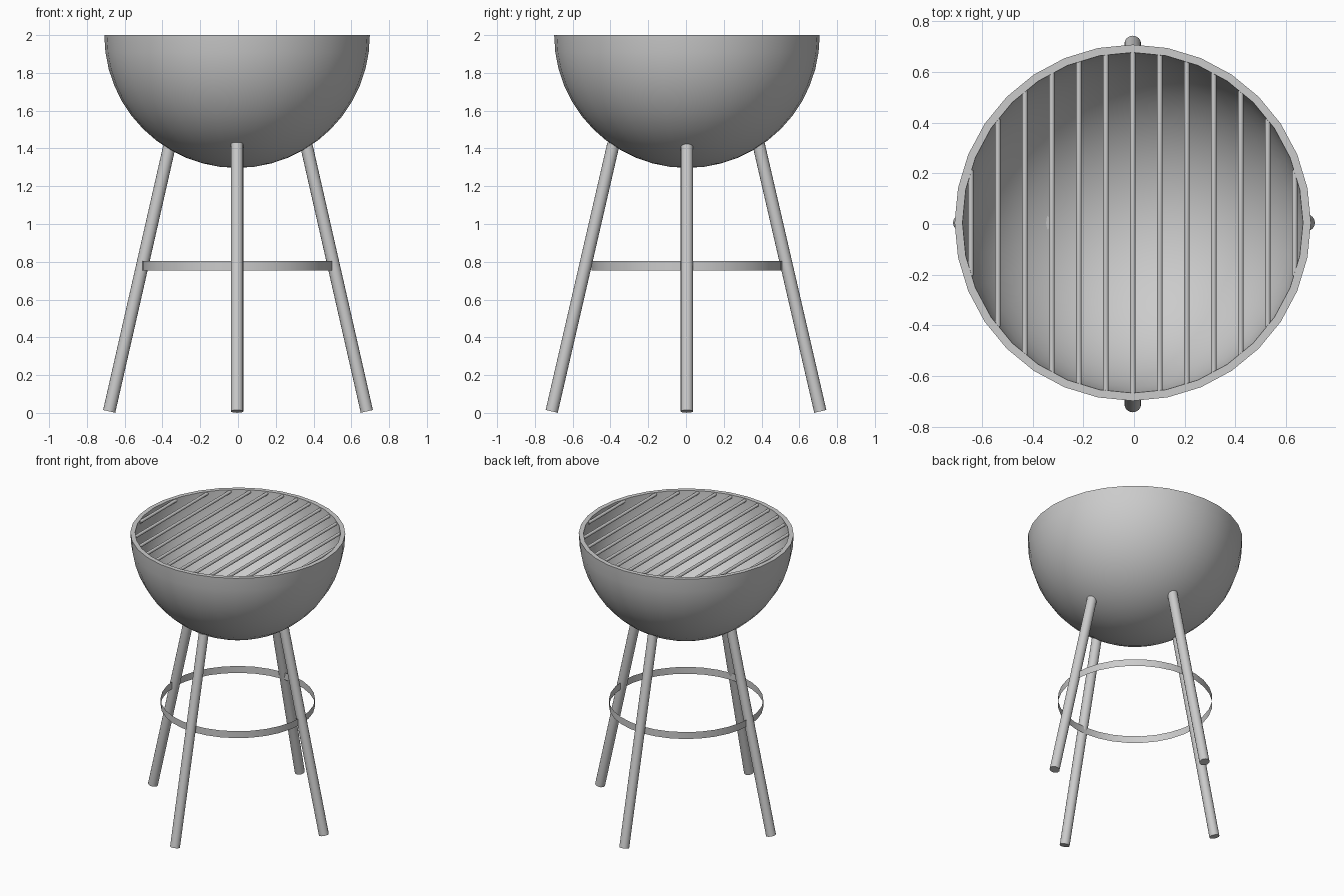
import bpy, bmesh, math
from mathutils import Vector

if "Cube" in bpy.data.objects:
    bpy.data.objects.remove(bpy.data.objects["Cube"])

CX, CY = -0.005, 0.005   # bowl axis
SEG = 32


def finish(bm, name, smooth=True):
    me = bpy.data.meshes.new(name)
    bmesh.ops.recalc_face_normals(bm, faces=bm.faces)
    bm.to_mesh(me)
    bm.free()
    ob = bpy.data.objects.new(name, me)
    bpy.context.collection.objects.link(ob)
    if smooth:
        bpy.ops.object.select_all(action='DESELECT')
        ob.select_set(True)
        bpy.context.view_layer.objects.active = ob
        bpy.ops.object.shade_smooth_by_angle(angle=math.radians(40))
    return ob


def lathe(name, profile):
    """Spin an (r, z) profile about the bowl axis."""
    bm = bmesh.new()
    vs = [bm.verts.new((CX + r, CY, z)) for r, z in profile]
    es = [bm.edges.new(p) for p in zip(vs, vs[1:])]
    bmesh.ops.spin(bm, geom=vs + es, cent=(CX, CY, 0), axis=(0, 0, 1),
                   angle=2 * math.pi, steps=SEG, use_merge=True)
    bmesh.ops.remove_doubles(bm, verts=bm.verts, dist=1e-4)
    return finish(bm, name)


def rod(name, a, b, radius, sides):
    a, b = Vector(a), Vector(b)
    bm = bmesh.new()
    bmesh.ops.create_cone(bm, cap_ends=True, segments=sides, radius1=radius,
                          radius2=radius, depth=(b - a).length)
    bm.transform((b - a).to_track_quat('Z', 'Y').to_matrix().to_4x4())
    bmesh.ops.translate(bm, verts=bm.verts, vec=(a + b) / 2)
    return finish(bm, name)


# Fire bowl: open half sphere with wall thickness
def arc(r, n=12):
    return [(r * math.sin(i * math.pi / 2 / n), 2 - r * math.cos(i * math.pi / 2 / n))
            for i in range(n + 1)]


lathe("fire_bowl", arc(0.703) + arc(0.672)[::-1])

# Thin band that ties the legs together
lathe("leg_ring", [(0.505, 0.755), (0.505, 0.805)])

# Four splayed legs
for name, foot, top in (
        ("left_leg", (-0.682, CY), (-0.36, CY)),
        ("right_leg", (0.682, CY), (0.36, CY)),
        ("front_leg", (CX, -0.711), (CX, -0.384)),
        ("back_leg", (CX, 0.711), (CX, 0.384))):
    rod(name, (*foot, 0.008), (*top, 1.425), 0.033, 16)

# Grill bars cut to the inner width of the bowl
for i in range(-6, 7):
    x = i * 0.1065
    half = math.sqrt(0.672 ** 2 - x ** 2)
    rod(f"grill_bar_{i + 7}", (CX + x, CY - half, 1.985), (CX + x, CY + half, 1.985), 0.011, 12)
